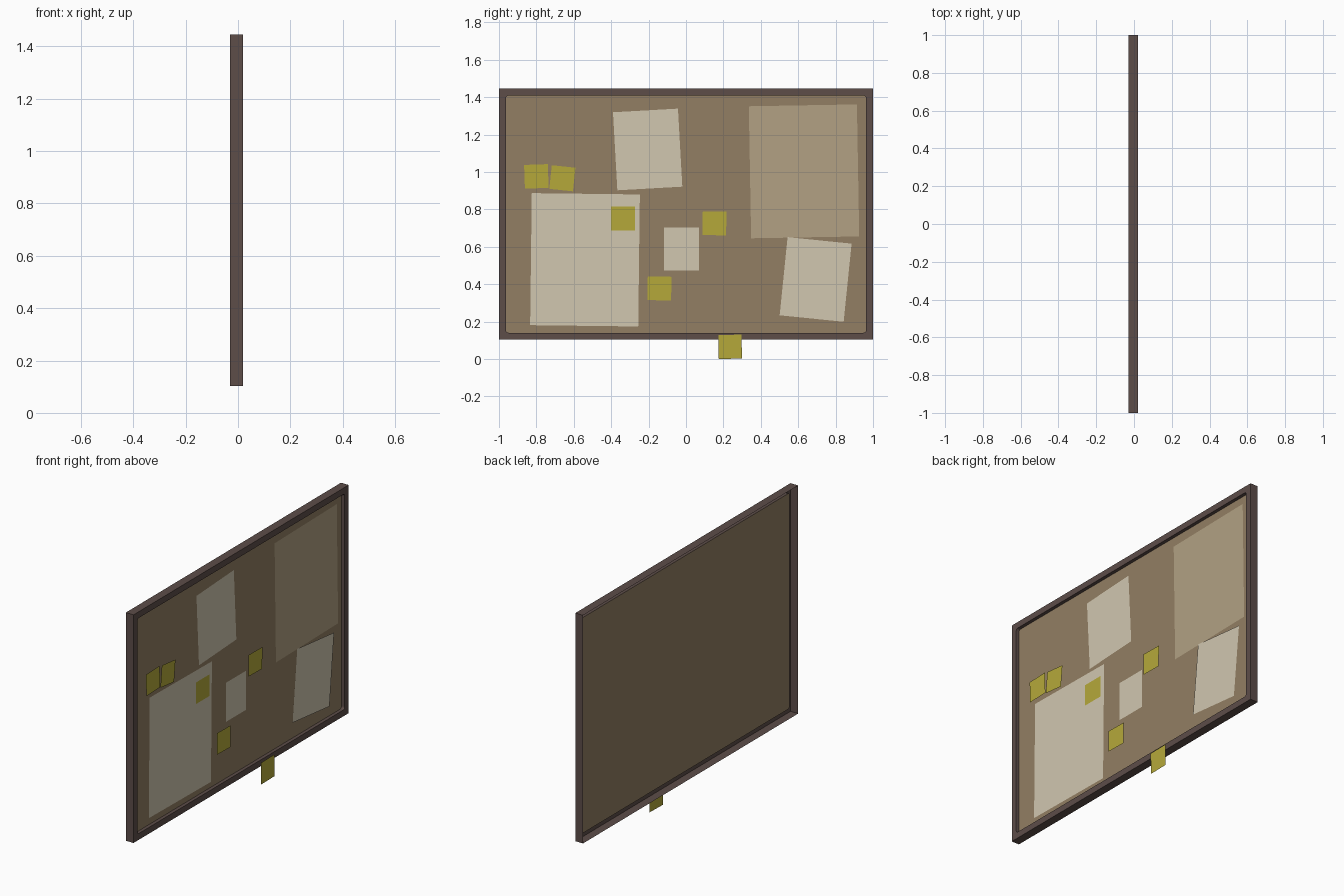
import bpy, bmesh, math

if "Cube" in bpy.data.objects:
    bpy.data.objects.remove(bpy.data.objects["Cube"])


def material(name, r, g, b):
    # sRGB 0-255 to linear
    lin = lambda c: ((c / 255 + 0.055) / 1.055) ** 2.4
    m = bpy.data.materials.new(name)
    m.diffuse_color = (lin(r), lin(g), lin(b), 1)
    m.use_nodes = True
    m.node_tree.nodes["Principled BSDF"].inputs["Base Color"].default_value = m.diffuse_color
    return m


FRAME = material("dark_brown_wood", 93, 77, 73)
CORK = material("cork_brown", 146, 126, 99)
PAPER = material("off_white_paper", 209, 199, 176)
CARD = material("tan_paper", 178, 161, 131)
STICKY = material("yellow_note", 181, 169, 58)

ZC = 0.774            # board centre height
HALF_Y, HALF_Z = 1.0, 0.671
LIP = 0.037


def finish(bm, name, mat):
    bmesh.ops.remove_doubles(bm, verts=bm.verts, dist=1e-5)
    me = bpy.data.meshes.new(name)
    bm.to_mesh(me)
    bm.free()
    ob = bpy.data.objects.new(name, me)
    me.materials.append(mat)
    bpy.context.collection.objects.link(ob)
    return ob


def rounded_loop(bm, x, hy, hz, r, seg=4):
    """Counter-clockwise rounded rectangle seen from +x."""
    vs = []
    for k, (sy, sz) in enumerate([(1, -1), (1, 1), (-1, 1), (-1, -1)]):
        for i in range(seg + 1):
            a = math.radians(-90 + 90 * k + 90 * i / seg)
            vs.append(bm.verts.new((x, sy * (hy - r) + r * math.cos(a),
                                    ZC + sz * (hz - r) + r * math.sin(a))))
    return vs


# Frame: open-backed moulding with outer wall, front lip and inner return
bm = bmesh.new()
profile = [(-0.03, 0, 0), (0.02, 0, 0), (0.02, LIP, 0.014), (0.0, LIP, 0.014)]
loops = [rounded_loop(bm, x, HALF_Y - d, HALF_Z - d, r) for x, d, r in profile]
for a, b in zip(loops, loops[1:]):
    n = len(a)
    for i in range(n):
        j = (i + 1) % n
        bm.faces.new((a[i], a[j], b[j], b[i]))
bmesh.ops.dissolve_degenerate(bm, dist=1e-5, edges=bm.edges)
finish(bm, "frame", FRAME)

# Cork sheet set back inside the lip
bm = bmesh.new()
bm.faces.new(rounded_loop(bm, 0.0, HALF_Y - LIP, HALF_Z - LIP, 0.014))
finish(bm, "cork_sheet", CORK)


def sheet(name, mat, x, y, z, w, h, deg):
    """Flat sheet facing +x, turned about its centre."""
    c, s = math.cos(math.radians(deg)), math.sin(math.radians(deg))
    bm = bmesh.new()
    bm.faces.new([bm.verts.new((x, y + u * w / 2 * c - v * h / 2 * s,
                                z + u * w / 2 * s + v * h / 2 * c))
                  for u, v in [(-1, -1), (1, -1), (1, 1), (-1, 1)]])
    finish(bm, name, mat)


# Pinned papers
sheet("large_tan_paper", CARD, 0.003, 0.631, 1.003, 0.578, 0.706, 1.0)
sheet("upper_paper", PAPER, 0.003, -0.205, 1.120, 0.348, 0.418, 3.2)
sheet("lower_right_paper", PAPER, 0.005, 0.693, 0.425, 0.344, 0.420, -5.8)
sheet("large_left_paper", PAPER, 0.003, -0.540, 0.530, 0.578, 0.706, -0.7)
sheet("small_paper", PAPER, 0.003, -0.024, 0.588, 0.187, 0.230, 0)

# Sticky notes
for i, (y, z, deg) in enumerate([(-0.800, 0.976, 2), (-0.661, 0.966, -6),
                                 (-0.337, 0.751, 0), (0.152, 0.725, -1),
                                 (-0.142, 0.377, -1)]):
    sheet(f"sticky_note_{i + 1}", STICKY, 0.007, y, z, 0.127, 0.127, deg)

# Note stuck on the bottom rail, hanging below it
sheet("hanging_note", STICKY, 0.028, 0.236, 0.065, 0.124, 0.128, 1)
